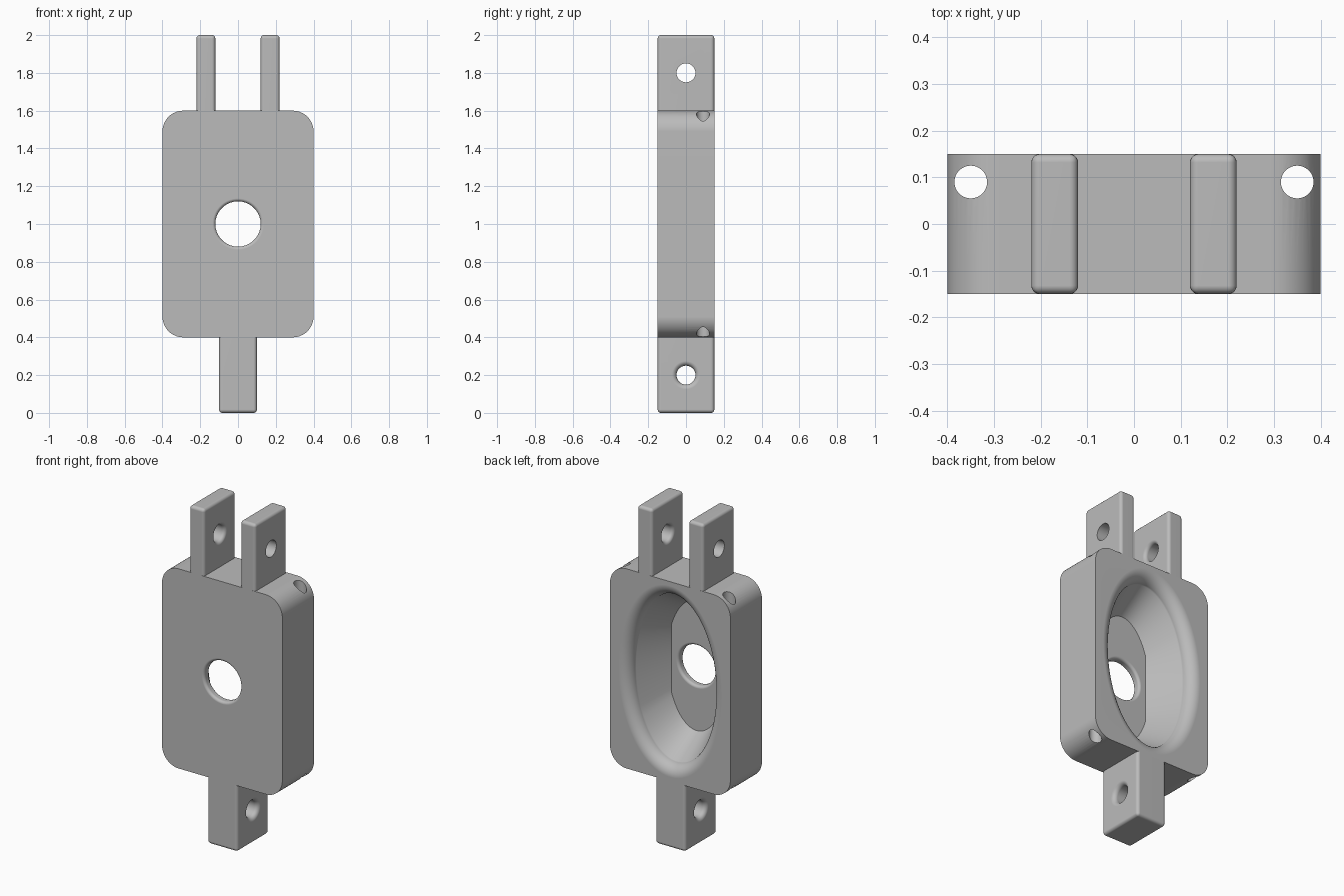
import bpy, bmesh, math
from mathutils import Vector

if "Cube" in bpy.data.objects:
    bpy.data.objects.remove(bpy.data.objects["Cube"])

grey = bpy.data.materials.new("matte grey")
grey.diffuse_color = (0.5, 0.5, 0.5, 1)
grey.use_nodes = True
grey.node_tree.nodes["Principled BSDF"].inputs["Base Color"].default_value = grey.diffuse_color


def make_object(name, bm):
    bmesh.ops.recalc_face_normals(bm, faces=bm.faces)
    mesh = bpy.data.meshes.new(name)
    bm.to_mesh(mesh)
    bm.free()
    mesh.materials.append(grey)
    ob = bpy.data.objects.new(name, mesh)
    bpy.context.collection.objects.link(ob)
    return ob


def loft(name, axis, centre, rings, n=64):
    """Closed tube of elliptical rings (position, radius a, radius b, limit on a)."""
    bm = bmesh.new()
    loops = []
    for pos, a, b, limit in rings:
        loop = []
        for i in range(n):
            t = 2 * math.pi * (i + 0.5) / n
            u = max(-limit, min(limit, a * math.cos(t)))
            v = b * math.sin(t)
            p = {"x": (pos, u, v), "y": (u, pos, v), "z": (u, v, pos)}[axis]
            loop.append(bm.verts.new(Vector(centre) + Vector(p)))
        loops.append(loop)
    for lo, hi in zip(loops, loops[1:]):
        for i in range(n):
            j = (i + 1) % n
            bm.faces.new((lo[i], lo[j], hi[j], hi[i]))
    bm.faces.new(loops[0])
    bm.faces.new(loops[-1])
    return make_object(name, bm)


def flare(pos, side, a, b, f, steps=8):
    """Rings rounding a hole mouth: side is the outward direction at pos."""
    rings = []
    for i in range(steps + 1):
        t = math.pi / 2 * (1 - i / steps)
        d = f * (1 - math.sin(t))
        rings.append((pos - side * f * (1 - math.cos(t)), a + d, b + d, 9))
    rings.append((pos + side * 0.05, a + f, b + f, 9))
    return rings


def hole(name, axis, centre, start, end, r, f_start, f_end):
    """Round hole cutter with an optional rounded mouth at each end."""
    first = flare(start, -1, r, r, f_start)[::-1] if f_start else [(start - 0.05, r, r, 9)]
    last = flare(end, 1, r, r, f_end) if f_end else [(end + 0.05, r, r, 9)]
    return loft(name, axis, centre, first + last, 48)


def cut(ob, cutters):
    for c in cutters:
        m = ob.modifiers.new("cut", "BOOLEAN")
        m.operation, m.solver, m.object = "DIFFERENCE", "EXACT", c
        bpy.context.view_layer.objects.active = ob
        bpy.ops.object.modifier_apply(modifier=m.name)
        bpy.data.objects.remove(c)


def finish(ob):
    bpy.ops.object.select_all(action="DESELECT")
    ob.select_set(True)
    bpy.context.view_layer.objects.active = ob
    bpy.ops.object.shade_smooth_by_angle(angle=math.radians(32))
    ob.modifiers.new("even shading", "WEIGHTED_NORMAL").keep_sharp = True


def lug(name, x0, x1, z0, z1, joint_z):
    """Block with softened edges, left sharp where it meets the body."""
    bm = bmesh.new()
    bmesh.ops.create_cube(bm, size=1)
    for v in bm.verts:
        v.co = ((x0 + x1) / 2 + v.co.x * (x1 - x0), v.co.y * 0.3,
                (z0 + z1) / 2 + v.co.z * (z1 - z0))
    soft = [e for e in bm.edges if any(abs(v.co.z - joint_z) > 1e-4 for v in e.verts)]
    bmesh.ops.bevel(bm, geom=soft, offset=0.018, segments=5, profile=0.5, affect="EDGES")
    return make_object(name, bm)


# Body: rounded rectangle, extruded front to back
bm = bmesh.new()
R = 0.11
outline = []
for k, (sx, sz) in enumerate([(1, 1), (-1, 1), (-1, -1), (1, -1)]):
    for i in range(13):
        t = math.pi / 2 * (k + i / 12)
        outline.append(bm.verts.new((sx * (0.4 - R) + R * math.cos(t), -0.15,
                                     1 + sz * (0.6 - R) + R * math.sin(t))))
face = bm.faces.new(outline)
ext = bmesh.ops.extrude_face_region(bm, geom=[face])
bmesh.ops.translate(bm, vec=(0, 0.3, 0),
                    verts=[g for g in ext["geom"] if isinstance(g, bmesh.types.BMVert)])
body = make_object("body", bm)

# Oval bowl in the back, central bore, and two vertical pin holes
bowl = loft("bowl_cutter", "y", (0, 0, 1),
            [(-0.1, 0.195, 0.39, 0.167)] + flare(0.15, 1, 0.275, 0.505, 0.07, 10), 96)
bore = hole("bore_cutter", "y", (0, 0, 1), -0.15, -0.1, 0.12, 0.016, 0.016)
pins = [hole("pin_cutter", "z", (s * 0.35, 0.09, 0), 0.3, 1.7, 0.035, 0, 0) for s in (-1, 1)]
cut(body, [bowl, bore] + pins)
finish(body)

# Upper pair of lugs, holes rounded on the inner sides
for s, side in ((-1, "left"), (1, "right")):
    x0, x1 = sorted((s * 0.12, s * 0.22))
    upper = lug("upper_lug_" + side, x0, x1, 1.6, 2, 1.6)
    cut(upper, [hole("lug_cutter", "x", (0, 0, 1.8), x0, x1, 0.05,
                     0.02 if s > 0 else 0, 0.02 if s < 0 else 0)])
    finish(upper)

# Single lower lug, hole rounded on both sides
lower = lug("lower_lug", -0.1, 0.1, 0, 0.4, 0.4)
cut(lower, [hole("lug_cutter", "x", (0, 0, 0.2), -0.1, 0.1, 0.05, 0.025, 0.025)])
finish(lower)
